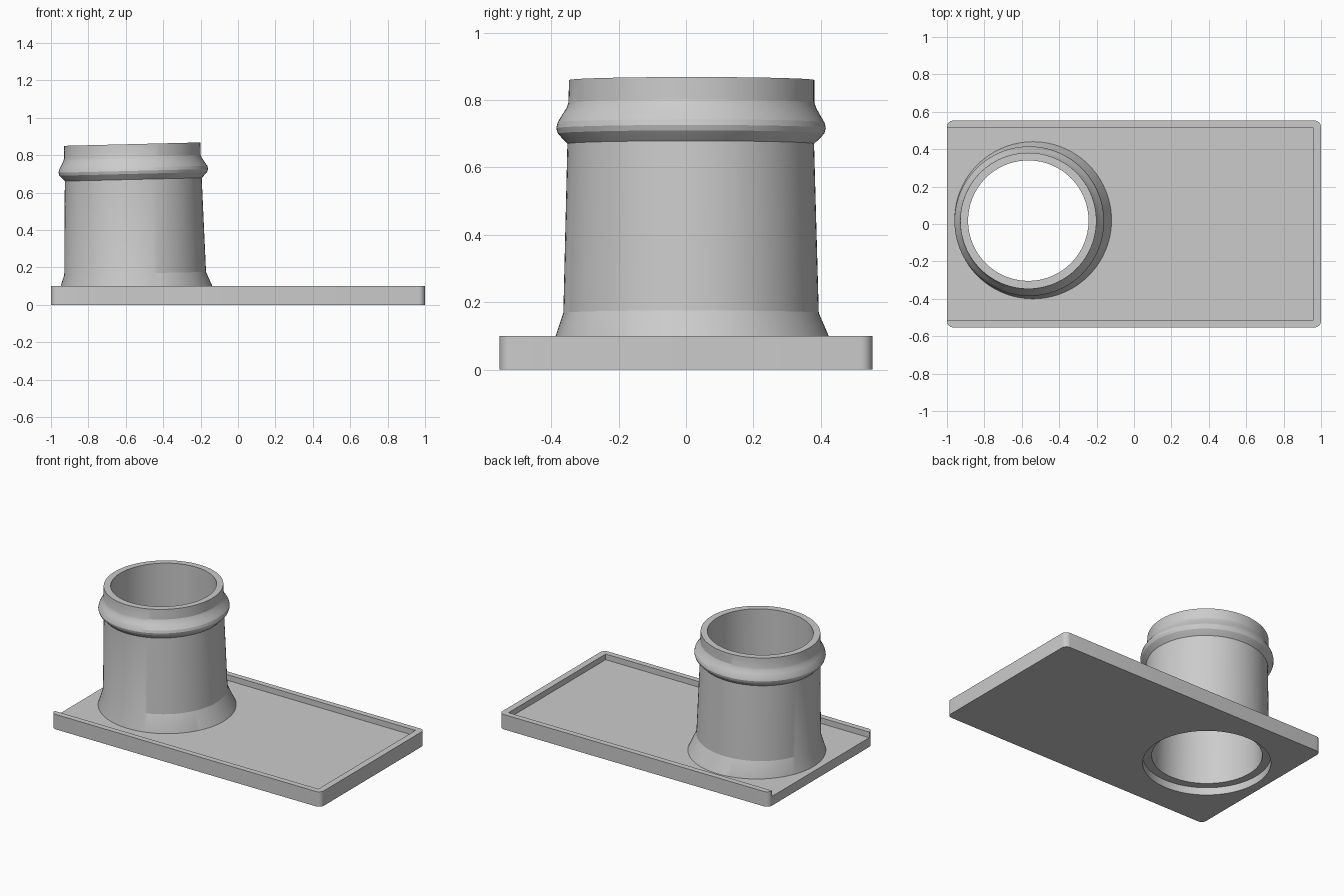
import bpy, bmesh, math

if "Cube" in bpy.data.objects:
    bpy.data.objects.remove(bpy.data.objects["Cube"])

grey = bpy.data.materials.new("plain_grey")
grey.use_nodes = True
grey.diffuse_color = (0.6, 0.6, 0.6, 1)
grey.node_tree.nodes["Principled BSDF"].inputs["Base Color"].default_value = (0.6, 0.6, 0.6, 1)


def make_object(name, bm):
    bmesh.ops.recalc_face_normals(bm, faces=bm.faces)
    mesh = bpy.data.meshes.new(name)
    bm.to_mesh(mesh)
    bm.free()
    mesh.materials.append(grey)
    obj = bpy.data.objects.new(name, mesh)
    bpy.context.collection.objects.link(obj)
    return obj


def box(name, x0, x1, y0, y1, z0, z1, corner=0.0):
    bm = bmesh.new()
    bmesh.ops.create_cube(bm, size=1)
    for v in bm.verts:
        v.co.x = x1 if v.co.x > 0 else x0
        v.co.y = y1 if v.co.y > 0 else y0
        v.co.z = z1 if v.co.z > 0 else z0
    if corner:
        upright = [e for e in bm.edges
                   if abs(e.verts[0].co.z - e.verts[1].co.z) > 0.01]
        bmesh.ops.bevel(bm, geom=upright, offset=corner, segments=6,
                        profile=0.5, affect='EDGES')
    return make_object(name, bm)


def loft(name, sections, sides=96, closed=True):
    """Skin tilted rings given as (centre x, centre y, z, radius, tilt)."""
    bm = bmesh.new()
    rings = []
    for cx, cy, z, r, tilt in sections:
        ring = []
        for i in range(sides):
            a = math.tau * i / sides
            ring.append(bm.verts.new((cx + r * math.cos(a), cy + r * math.sin(a),
                                      z + tilt * r * math.cos(a))))
        rings.append(ring)
    if closed:
        rings.append(rings[0])
    else:
        bm.faces.new(rings[0])
        bm.faces.new(rings[-1])
    for low, high in zip(rings, rings[1:]):
        for i in range(sides):
            j = (i + 1) % sides
            bm.faces.new((low[i], low[j], high[j], high[i]))
    return make_object(name, bm)


def cut(obj, cutter):
    cutter.hide_render = True
    mod = obj.modifiers.new("cut", 'BOOLEAN')
    mod.operation = 'DIFFERENCE'
    mod.solver = 'EXACT'
    mod.object = cutter
    bpy.ops.object.select_all(action='DESELECT')
    obj.select_set(True)
    bpy.context.view_layer.objects.active = obj
    bpy.ops.object.modifier_apply(modifier=mod.name)
    bpy.data.objects.remove(cutter)


def smooth(obj, degrees):
    bpy.ops.object.select_all(action='DESELECT')
    obj.select_set(True)
    bpy.context.view_layer.objects.active = obj
    bpy.ops.object.shade_smooth_by_angle(angle=math.radians(degrees))


# Tray plate: raised rim on three sides, open at one end, recess underneath
FLOOR = 0.062
plate = box("base_plate", -1, 1, -0.553, 0.553, 0, 0.1, corner=0.035)
cut(plate, box("tray_pocket", -1.2, 0.957, -0.515, 0.515, FLOOR, 0.3))
cut(plate, loft("recess_cutter", [(-0.555, 0.018, -0.1, 0.385, 0),
                                  (-0.555, 0.018, 0.3, 0.385, 0)], closed=False))
smooth(plate, 30)

# Spigot: flared foot, tapered wall, hose bead and slightly slanted lip
LEDGE = 0.05
spigot = loft("hose_spigot", [
    (-0.54, 0.02, LEDGE, 0.421, 0),
    (-0.54, 0.02, FLOOR, 0.42, 0),
    (-0.55, 0.015, 0.168, 0.379, 0.02),
    (-0.56, 0.014, 0.67, 0.366, 0.024),
    (-0.56, 0.015, 0.687, 0.383, 0.024),
    (-0.56, 0.015, 0.70, 0.395, 0.025),
    (-0.56, 0.015, 0.716, 0.40, 0.025),
    (-0.56, 0.015, 0.733, 0.396, 0.025),
    (-0.562, 0.015, 0.757, 0.382, 0.025),
    (-0.564, 0.016, 0.777, 0.37, 0.025),
    (-0.565, 0.016, 0.792, 0.365, 0.025),
    (-0.565, 0.017, 0.859, 0.364, 0.025),
    (-0.565, 0.018, 0.859, 0.322, 0.025),
    (-0.557, 0.018, LEDGE, 0.332, 0),
])
smooth(spigot, 18)
